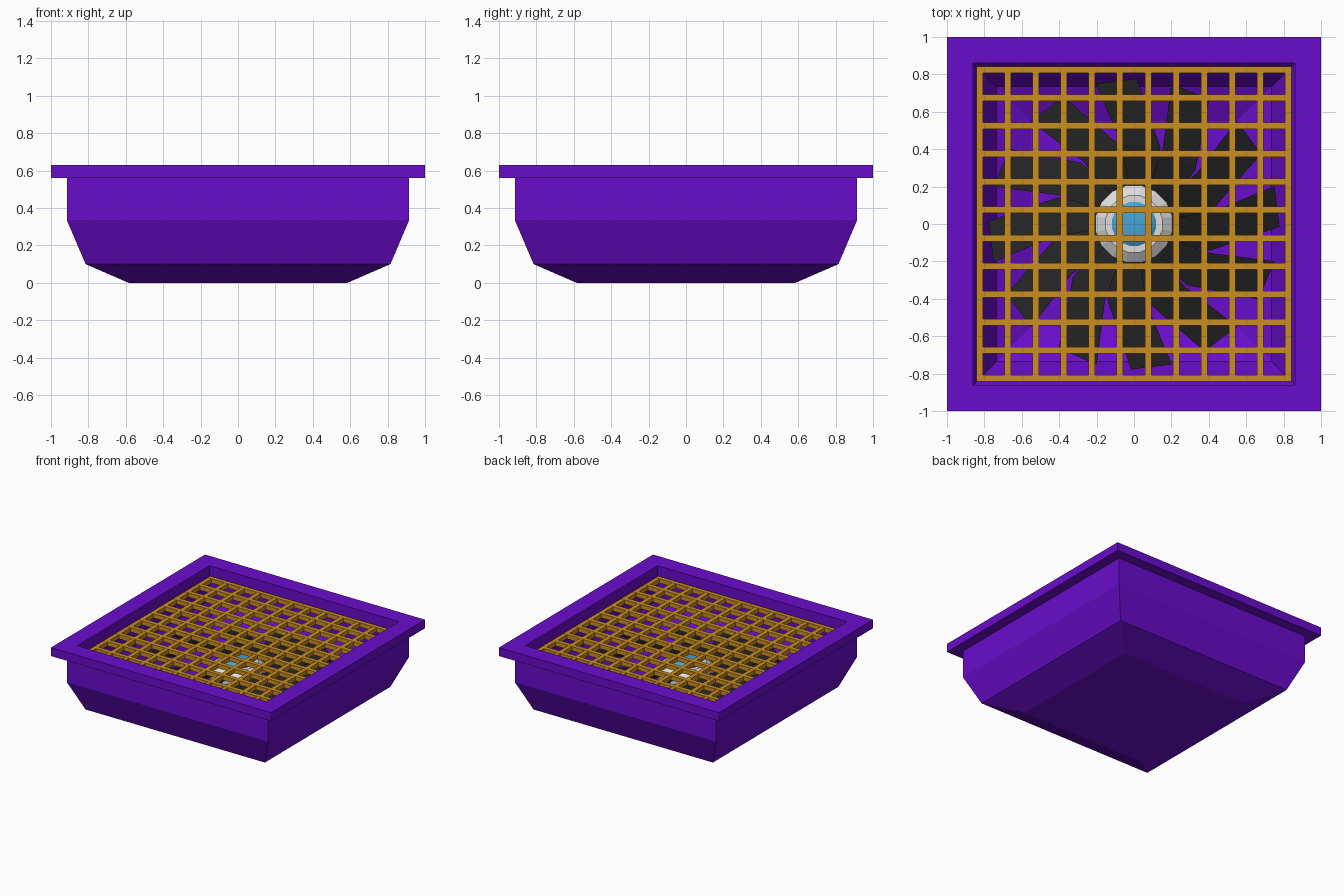
import bpy, bmesh, math
from mathutils import Vector

if "Cube" in bpy.data.objects:
    bpy.data.objects.remove(bpy.data.objects["Cube"])


def material(name, rgb):
    """Flat material from 0-255 sRGB values."""
    lin = [((c / 255 + 0.055) / 1.055) ** 2.4 if c > 10 else c / 255 / 12.92 for c in rgb]
    m = bpy.data.materials.new(name)
    m.diffuse_color = (*lin, 1)
    m.use_nodes = True
    m.node_tree.nodes["Principled BSDF"].inputs["Base Color"].default_value = m.diffuse_color
    return m


PURPLE = material("purple", (106, 12, 204))
AMBER = material("amber", (203, 142, 32))
BLACK = material("soft black", (35, 35, 35))
WHITE = material("off white", (222, 222, 222))
BLUE = material("sky blue", (72, 165, 215))


def finish(name, bm, mat):
    bmesh.ops.recalc_face_normals(bm, faces=bm.faces)
    me = bpy.data.meshes.new(name)
    bm.to_mesh(me)
    bm.free()
    me.materials.append(mat)
    ob = bpy.data.objects.new(name, me)
    bpy.context.collection.objects.link(ob)
    return ob


def loft(name, profile, sides, mat, square=False):
    """Stack of regular polygon rings (radius, z), capped at both ends."""
    bm = bmesh.new()
    k = math.sqrt(2) if square else 1
    rings = []
    for r, z in profile:
        angles = [(i + 0.5) * math.tau / sides for i in range(sides)]
        rings.append([bm.verts.new((r * k * math.cos(a), r * k * math.sin(a), z)) for a in angles])
    for a, b in zip(rings, rings[1:]):
        for i in range(sides):
            j = (i + 1) % sides
            bm.faces.new((a[i], a[j], b[j], b[i]))
    bm.faces.new(rings[0])
    bm.faces.new(rings[-1])
    return finish(name, bm, mat)


# Housing: square tray with flange, outside then inside
loft("housing", [(0.585, 0), (0.815, 0.10), (0.915, 0.335), (0.915, 0.56), (1, 0.56),
                 (1, 0.63), (0.86, 0.63), (0.86, 0.34), (0.735, 0.13), (0.55, 0.05)],
     4, PURPLE, square=True)

# Grate: twelve bars each way, recessed in the opening
bm = bmesh.new()
for i in range(12):
    p = -0.825 + 0.15 * i
    for center, size in (((p, 0, 0.537), (0.035, 1.685, 0.035)),
                         ((0, p, 0.538), (1.685, 0.035, 0.035))):
        box = bmesh.ops.create_cube(bm, size=1)["verts"]
        for v in box:
            v.co = Vector([c * s + o for c, s, o in zip(v.co, size, center)])
finish("grate", bm, AMBER)

# Fan blades: swept, tilted thin plates; stations are (radius, sweep degrees, half width)
BLADES = 12
STATIONS = [(0.17, -18, 0.06), (0.42, -12, 0.105), (0.77, 0, 0.11)]
bm = bmesh.new()
for b in range(BLADES):
    base = 97 + b * 360 / BLADES
    rows = []
    for r, sweep, w in STATIONS:
        a = math.radians(base + sweep)
        out = Vector((math.cos(a), math.sin(a), 0))
        side = Vector((-out.y, out.x, 0))
        rows.append([[bm.verts.new(out * r + side * w * s + Vector((0, 0, 0.31 + 0.035 * s + t)))
                      for s in (-1, 1)] for t in (-0.006, 0.006)])
    loops = [(lo[0], lo[1], hi[1], hi[0]) for lo, hi in rows]
    for p, q in zip(loops, loops[1:]):
        for i in range(4):
            j = (i + 1) % 4
            bm.faces.new((p[i], p[j], q[j], q[i]))
    bm.faces.new(loops[0])
    bm.faces.new(loops[-1])
finish("fan_blades", bm, BLACK)

# Hub: stepped white boss with a blue cap, on a shaft from the floor
loft("hub", [(0.21, 0.25), (0.21, 0.36), (0.155, 0.40), (0.11, 0.40)], 16, WHITE)
loft("hub_cap", [(0.12, 0.39), (0.12, 0.405), (0.085, 0.425), (0.04, 0.43)], 16, BLUE)
loft("shaft", [(0.10, 0.04), (0.10, 0.26)], 16, WHITE)
